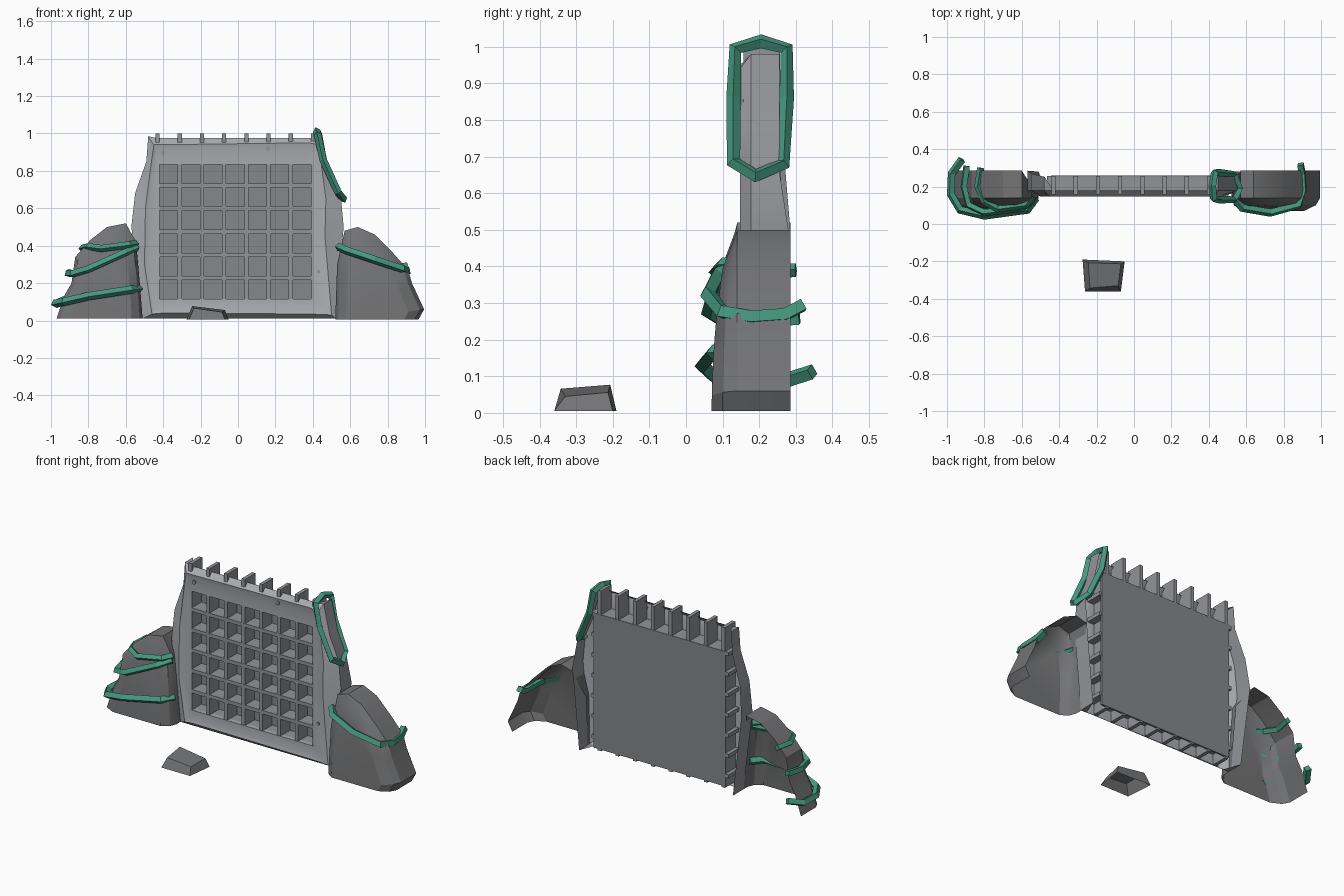
import bpy, math

if "Cube" in bpy.data.objects:
    bpy.data.objects.remove(bpy.data.objects["Cube"])


def material(name, rgb):
    m = bpy.data.materials.new(name)
    m.diffuse_color = (*rgb, 1)
    m.use_nodes = True
    m.node_tree.nodes["Principled BSDF"].inputs["Base Color"].default_value = m.diffuse_color
    return m


pale = material("pale_stone", (.40, .41, .43))
mid = material("mid_stone", (.29, .295, .31))
slate = material("slate", (.24, .245, .255))
dark = material("dark_stone", (.17, .172, .177))
green = material("vine_green", (.06, .32, .21))


def add_mesh(name, verts, faces, mat, smooth=True):
    me = bpy.data.meshes.new(name)
    me.from_pydata(verts, [], faces)
    me.materials.append(mat)
    ob = bpy.data.objects.new(name, me)
    bpy.context.collection.objects.link(ob)
    bpy.ops.object.select_all(action='DESELECT')
    bpy.context.view_layer.objects.active = ob
    ob.select_set(True)
    bpy.ops.object.mode_set(mode='EDIT')
    bpy.ops.mesh.select_all(action='SELECT')
    bpy.ops.mesh.normals_make_consistent(inside=False)
    bpy.ops.object.mode_set(mode='OBJECT')
    if smooth:
        bpy.ops.object.shade_smooth_by_angle(angle=math.radians(25))
    return ob


def loft(name, rings, closed, cap, mat):
    """Join equally long rings of points with quads, optionally cap the last."""
    n = len(rings[0])
    verts = [p for r in rings for p in r]
    faces = [(k * n + i, k * n + (i + 1) % n, (k + 1) * n + (i + 1) % n, (k + 1) * n + i)
             for k in range(len(rings) - 1) for i in range(n if closed else n - 1)]
    if cap:
        faces.append(tuple(range((len(rings) - 1) * n, len(rings) * n)))
    return add_mesh(name, verts, faces, mat)


def boxes(name, spans, mat):
    verts, faces = [], []
    for x0, x1, y0, y1, z0, z1 in spans:
        b = len(verts)
        verts += [(x, y, z) for x in (x0, x1) for y in (y0, y1) for z in (z0, z1)]
        faces += [tuple(b + i for i in f) for f in
                  ((0, 1, 3, 2), (4, 6, 7, 5), (0, 4, 5, 1), (2, 3, 7, 6), (0, 2, 6, 4), (1, 5, 7, 3))]
    return add_mesh(name, verts, faces, mat, False)


# Stone wall frame: worn outline, raised lip and square opening
outer = [(-.51, .01), (-.47, .01), (.48, .01), (.52, .01), (.565, .5), (.55, .66), (.49, .8),
         (.45, .98), (.41, .975), (-.43, .975), (-.48, .985), (-.49, .85), (-.55, .68), (-.57, .5)]
lip = [(-.46, .035), (-.4, .04), (.38, .035), (.5, .03), (.465, .45), (.47, .65), (.45, .8),
       (.43, .94), (.38, .95), (-.4, .94), (-.45, .94), (-.47, .8), (-.495, .6), (-.5, .3)]
back = [.28, .18, .18, .28, .28, .255, .255, .255, .18, .18, .255, .255, .27, .285]
X0, X1, Z0, Z1 = -.42, .397, .115, .835


def inset(t):
    return [(x + t * (min(max(x, X0), X1) - x), z + t * (min(max(z, Z0), Z1) - z)) for x, z in lip]


frame = loft("wall_frame", [
    [(x, y, z) for (x, z), y in zip(outer, back)],
    [(x, .178, z) for x, z in outer],
    [(x, .147, z) for x, z in lip],
    [(x, .154, z) for x, z in inset(.3)],
    [(x, .154, z) for x, z in inset(1)],
    [(x, .18, z) for x, z in inset(1)]], True, False, pale)
frame.data.materials.append(mid)
for f in frame.data.polygons:
    if f.index < 14:            # darker flanks
        f.material_index = 1

# Egg-crate slats and back panel
boxes("upright_slats", [(-.43 + i * .1187 - .011, -.43 + i * .1187 + .011, .157, .257, .03, 1.0)
                        for i in range(8)], mid)
boxes("level_slats", [(-.465, .455, .156, .256, .104 + i * .1235 - .011, .104 + i * .1235 + .011)
                      for i in range(7)], mid)
boxes("back_panel", [(-.445, .44, .248, .259, .04, .857)], slate)

# Rock piles: open-backed shells, first point at the outer foot
left = [(-.97, .01), (-.93, .13), (-.89, .2), (-.87, .34), (-.79, .43), (-.7, .5), (-.6, .52),
        (-.545, .42), (-.525, .2), (-.51, .01)]
right = [(.965, .005), (.995, .06), (.93, .2), (.91, .27), (.83, .36), (.73, .46), (.64, .5),
         (.57, .48), (.53, .3), (.52, .005)]


def rock(name, pts, cx):
    rings = []
    for s, y in ((1, .285), (1, .14), (.92, .1), (.7, .07)):
        rings.append([(cx + (x - cx) * s,
                       min(y, .2) if y > .2 and abs(x) < .56 else y + (.12 * z * z if y < .14 else 0),
                       z if z < .02 else z * (.3 + .7 * s)) for x, z in pts])
    loft(name, rings, False, True, dark)


rock("left_rock_pile", left, -.70)
rock("right_rock_pile", right, .71)

# Loose stone in front, hollow below
add_mesh("loose_stone",
         [(-.275, -.19, .005), (-.05, -.2, .005), (-.07, -.36, .005), (-.262, -.36, .005),
          (-.245, -.207, .077), (-.07, -.213, .056), (-.085, -.33, .045), (-.235, -.342, .066)],
         [(4, 5, 6, 7), (0, 1, 5, 4), (1, 2, 6, 5), (2, 3, 7, 6), (3, 0, 4, 7)], dark, False)

# Small chips worn into the wall face
for i, (x, y, z, r) in enumerate(((-.4, .151, .895, .013), (.16, .151, .92, .014), (.43, .152, .26, .01))):
    bpy.ops.mesh.primitive_cylinder_add(vertices=7, radius=r, depth=.008, location=(x, y, z),
                                        rotation=(math.pi / 2, 0, 0))
    bpy.context.object.name = f"stone_chip_{i + 1}"
    bpy.context.object.data.materials.append(mid)


# Green vines: four-sided flat-shaded strands
def vine(name, pts, closed=False, r=.022):
    cu = bpy.data.curves.new(name, 'CURVE')
    cu.dimensions = '3D'
    cu.bevel_depth, cu.bevel_resolution, cu.use_fill_caps = r, 0, True
    sp = cu.splines.new('POLY')
    sp.points.add(len(pts) - 1)
    for p, co in zip(sp.points, pts):
        p.co = (*co, 1)
    sp.use_cyclic_u = closed
    sp.use_smooth = False
    cu.materials.append(green)
    ob = bpy.data.objects.new(name, cu)
    bpy.context.collection.objects.link(ob)
    bpy.ops.object.select_all(action='DESELECT')
    bpy.context.view_layer.objects.active = ob
    ob.select_set(True)
    bpy.ops.object.convert(target='MESH')
    bpy.ops.object.shade_flat()


vine("vine_ring", [(.425, .135, .995), (.42, .205, 1.015), (.43, .275, .995), (.455, .275, .86),
                   (.535, .265, .68), (.565, .19, .648), (.535, .13, .685), (.455, .13, .86)], True, .02)
vine("right_vine", [(.535, .14, .395), (.58, .085, .375), (.73, .06, .325), (.88, .1, .275),
                    (.905, .18, .262), (.9, .27, .268), (.89, .32, .295)])
vine("left_vine_top", [(-.545, .15, .41), (-.58, .1, .405), (-.73, .08, .385), (-.8, .12, .395),
                       (-.835, .2, .385), (-.82, .3, .39)], False, .019)
vine("left_vine_middle", [(-.54, .14, .39), (-.6, .085, .365), (-.8, .06, .275), (-.885, .1, .25),
                          (-.91, .2, .25), (-.895, .31, .258)], False, .02)
vine("left_vine_low", [(-.525, .14, .17), (-.57, .075, .165), (-.8, .045, .13), (-.93, .075, .1),
                       (-.98, .16, .09), (-.975, .27, .088), (-.92, .345, .112)])
